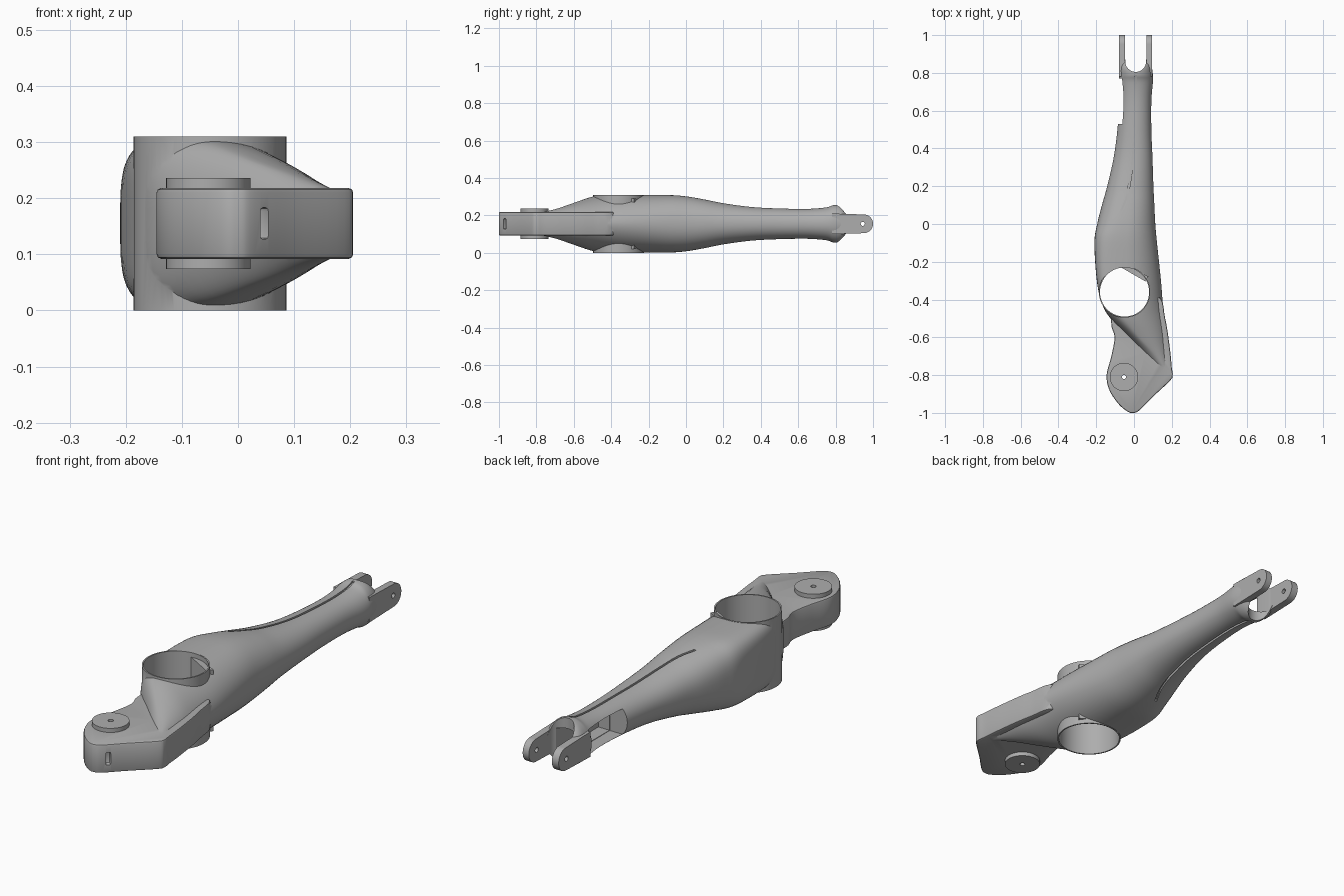
import bpy, bmesh, math
from mathutils import Vector, Matrix

if "Cube" in bpy.data.objects:
    bpy.data.objects.remove(bpy.data.objects["Cube"])

MID = 0.155
grey = bpy.data.materials.new("plain grey")
grey.diffuse_color = (0.42, 0.42, 0.42, 1)
grey.use_nodes = True
grey.node_tree.nodes["Principled BSDF"].inputs["Base Color"].default_value = grey.diffuse_color


def catmull(p0, p1, p2, p3, t):
    return tuple(0.5 * (2*b + (c - a)*t + (2*a - 5*b + 4*c - d)*t*t + (3*b - a - 3*c + d)*t**3)
                 for a, b, c, d in zip(p0, p1, p2, p3))


def smooth_rows(rows, n, closed=False):
    out, m = [], len(rows)
    idx = (lambda i: i % m) if closed else (lambda i: max(0, min(m - 1, i)))
    for i in range(m if closed else m - 1):
        for k in range(n):
            out.append(catmull(*[rows[idx(i + j)] for j in (-1, 0, 1, 2)], k / n))
    return out if closed else out + [rows[-1]]


def loft(name, rings):
    """Closed solid through rings of equal point count."""
    bm = bmesh.new()
    vs = [[bm.verts.new(p) for p in r] for r in rings]
    for a, b in zip(vs, vs[1:]):
        for i in range(len(a)):
            j = (i + 1) % len(a)
            bm.faces.new((a[i], a[j], b[j], b[i]))
    bm.faces.new(vs[0][::-1])
    bm.faces.new(vs[-1])
    bmesh.ops.recalc_face_normals(bm, faces=bm.faces)
    me = bpy.data.meshes.new(name)
    bm.to_mesh(me)
    bm.free()
    me.materials.append(grey)
    ob = bpy.data.objects.new(name, me)
    bpy.context.collection.objects.link(ob)
    return ob


def prism(name, outline, lo, hi):
    return loft(name, [[(x, y, z) for x, y in outline] for z in (lo, hi)])


def circle(x, y, r, n=64):
    return [(x + r*math.cos(2*math.pi*i/n), y + r*math.sin(2*math.pi*i/n)) for i in range(n)]


def box(name, x0, x1, y0, y1, z0, z1):
    return prism(name, [(x0, y0), (x1, y0), (x1, y1), (x0, y1)], z0, z1)


def apply_mod(ob, mod):
    bpy.context.view_layer.objects.active = ob
    bpy.ops.object.modifier_apply(modifier=mod.name)


def boolean(ob, other, op="DIFFERENCE"):
    m = ob.modifiers.new("bool", "BOOLEAN")
    m.operation, m.solver, m.object = op, "EXACT", other
    apply_mod(ob, m)
    bpy.data.objects.remove(other)


def bevel(ob, width, segments=2):
    m = ob.modifiers.new("bevel", "BEVEL")
    m.width, m.segments, m.limit_method, m.angle_limit = width, segments, "ANGLE", math.radians(60)
    apply_mod(ob, m)


# Body stations: y, left x, ridge x, right x, half height, left and right roundness
stations = smooth_rows([
    (-0.80, 0.16, 0.18, 0.20, 0.055, 2, 2),
    (-0.70, 0.06, 0.12, 0.19, 0.078, 2, 2),
    (-0.60, -0.03, 0.03, 0.178, 0.112, 2, 2),
    (-0.50, -0.125, -0.04, 0.165, 0.145, 2.5, 1.8),
    (-0.42, -0.17, -0.05, 0.153, 0.153, 4, 1.8),
    (-0.30, -0.197, -0.05, 0.143, 0.154, 5, 1.9),
    (-0.10, -0.21, -0.05, 0.122, 0.154, 4, 2.1),
    (0.00, -0.195, -0.04, 0.113, 0.147, 3, 2.1),
    (0.10, -0.17, -0.03, 0.108, 0.130, 2.5, 2.1),
    (0.20, -0.142, -0.02, 0.103, 0.110, 2.3, 2.1),
    (0.35, -0.108, 0.0, 0.098, 0.090, 2.2, 2.1),
    (0.50, -0.088, 0.005, 0.092, 0.082, 2.1, 2.1),
    (0.65, -0.078, 0.01, 0.092, 0.080, 2.1, 2.1),
    (0.75, -0.08, 0.01, 0.10, 0.088, 2.1, 2.1),
    (0.79, -0.08, 0.01, 0.10, 0.100, 2.1, 2.1),
    (0.83, -0.08, 0.01, 0.095, 0.095, 2.1, 2.1),
    (0.87, -0.075, 0.01, 0.09, 0.050, 2.1, 2.1)], 5)


def section(s, n=56):
    y, xl, cx, xr, h, nl, nr = s
    h = min(h, 0.1538)
    pts = []
    for i in range(n):
        a = 2 * math.pi * (i + 0.5) / n
        c, d = math.cos(a), math.sin(a)
        e = 2 / (nr if c > 0 else nl)
        w = (xr - cx) if c > 0 else (cx - xl)
        pts.append((cx + math.copysign(w * abs(c)**e, c), y, MID + math.copysign(h * abs(d)**e, d)))
    return pts


def surface_height(x, y):
    s = min(stations, key=lambda q: abs(q[0] - y))
    _, xl, cx, xr, h, nl, nr = s
    u, e = ((x - cx)/(xr - cx), nr) if x > cx else ((cx - x)/(cx - xl), nl)
    return h * max(0.0, 1 - u**e)**(1/e)


body = loft("arm_body", [section(s) for s in stations])

# Flat foot plate with its inset front slot
foot = smooth_rows([(0, -1), (0.03, -0.985), (0.1, -0.915), (0.19, -0.83), (0.205, -0.8), (0.2, -0.76),
                    (0.19, -0.66), (0.165, -0.5), (0.12, -0.38), (-0.1, -0.42), (-0.12, -0.53),
                    (-0.103, -0.6), (-0.12, -0.7), (-0.145, -0.8), (-0.13, -0.88), (-0.08, -0.955),
                    (-0.03, -0.995)], 5, True)
plate = prism("foot_plate", foot, MID - 0.063, MID + 0.063)
bevel(plate, 0.008)
slot = box("slot_cutter", -0.01, 0.01, -0.02, 0.02, -0.028, 0.028)
bevel(slot, 0.006)
slot.data.transform(Matrix.Translation((0.046, -0.968, MID)) @ Matrix.Rotation(math.radians(45), 4, "Z"))
boolean(plate, slot)
boolean(body, plate, "UNION")

# Collar around the large through hole, with an inner partition
boolean(body, prism("collar", circle(-0.05, -0.36, 0.136), 0, 0.31), "UNION")
boolean(body, prism("bore", circle(-0.05, -0.36, 0.13), -0.1, 0.5))
wall = box("partition", -0.075, 0.075, -0.015, 0.015, 0.02, 0.29)
wall.data.transform(Matrix.Translation((0.002, -0.253, 0)) @ Matrix.Rotation(math.radians(-30), 4, "Z"))
boolean(body, wall, "UNION")

# Fork opening, hollow end and side window
gap = circle(0.009, 0.86, 0.055, 48)[24:] + [(0.064, 0.86), (0.064, 1.1), (-0.046, 1.1)]
boolean(body, prism("fork_gap", gap, -0.1, 0.5))
boolean(body, box("end_hollow", -0.0445, 0.054, 0.532, 0.92, MID - 0.054, MID + 0.054))
boolean(body, box("side_window", -0.2, 0.0, 0.53, 0.77, MID - 0.056, MID + 0.056))

# Curved grooves along the top and underside
path = smooth_rows([(-0.08, 0.05), (-0.04, 0.14), (-0.015, 0.28), (0, 0.45), (0.008, 0.65), (0.01, 0.79)], 5)
for side in (1, -1):
    rings = []
    for x, y in path:
        z = MID + side * surface_height(x, y)
        rings.append([(x + a, y, z + b) for a, b in
                      ((-0.005, -0.007), (0.005, -0.007), (0.005, 0.012), (-0.005, 0.012))])
    boolean(body, loft("groove", rings))

# Pivot discs above and below the foot
disc = prism("pivot_disc", circle(-0.053, -0.81, 0.075), MID - 0.081, MID + 0.081)
pin = prism("pin", circle(-0.053, -0.81, 0.011, 20), -0.1, 0.5)
boolean(body, disc, "UNION")
boolean(body, pin)

# Fork prongs with round ends and pin holes
parts = [body]
arc = [(0.95 + 0.05*math.cos(a), MID + 0.05*math.sin(a))
       for a in [math.pi*(i/20 - 0.5) for i in range(21)]]
profile = [(0.78, MID + 0.055), (0.78, MID - 0.055)] + arc
for name, x0, x1 in (("left_prong", -0.08, -0.047), ("right_prong", 0.065, 0.095)):
    prong = loft(name, [[(x, y, z) for y, z in profile] for x in (x0, x1)])
    hole = loft("pin_hole", [[(x, y, z) for y, z in circle(0.945, MID, 0.011, 20)]
                             for x in (x0 - 0.05, x1 + 0.05)])
    boolean(prong, hole)
    parts.append(prong)

# Smooth shading with sharp edges kept
bpy.ops.object.select_all(action="DESELECT")
for ob in parts:
    ob.select_set(True)
bpy.context.view_layer.objects.active = body
bpy.ops.object.shade_smooth_by_angle(angle=math.radians(32))
